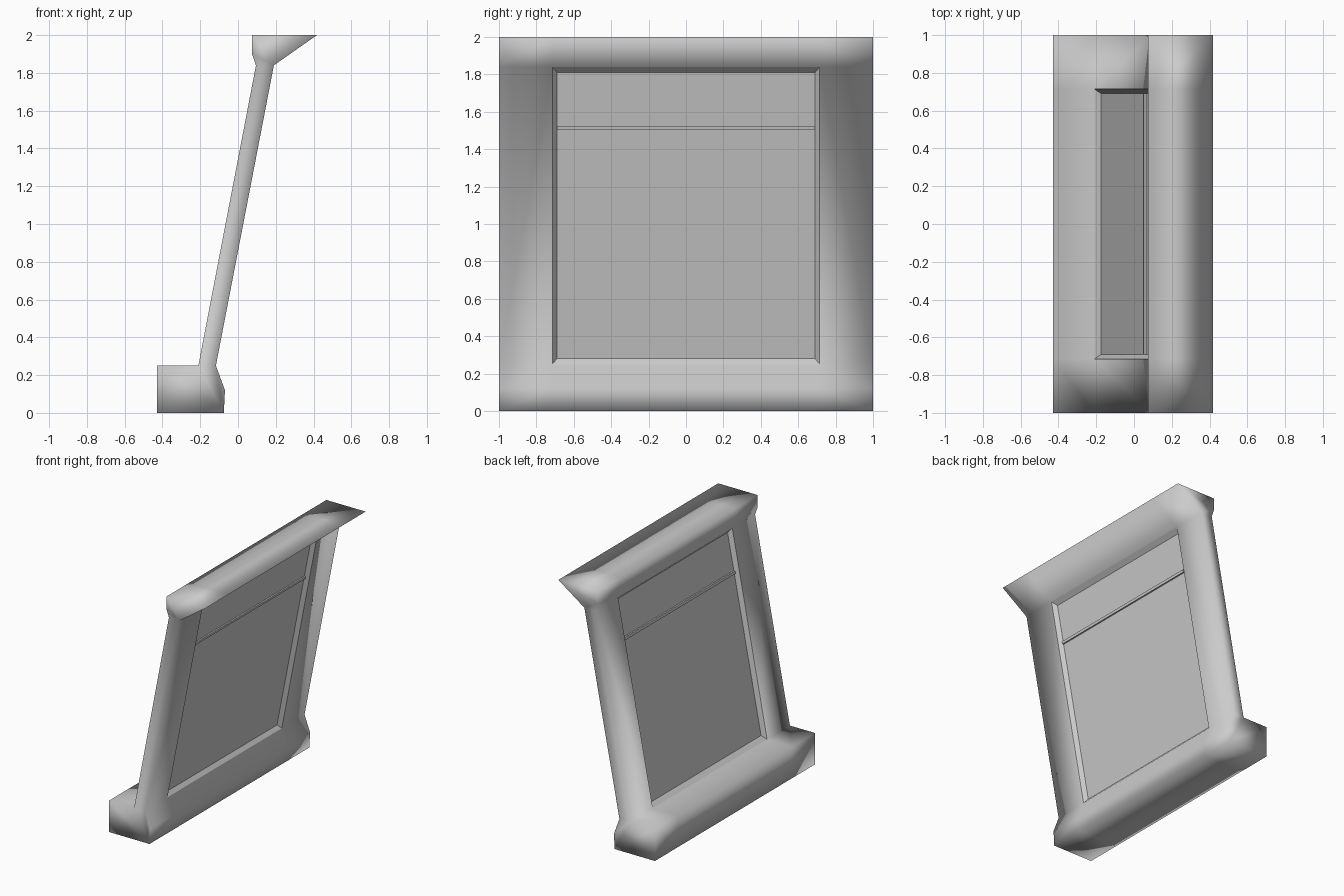
import bpy, bmesh

if "Cube" in bpy.data.objects:
    bpy.data.objects.remove(bpy.data.objects["Cube"])

# Side profiles (x, z): sill, post and header share their joining edges
sill = [(-.428, 0), (-.075, 0), (-.069, .12), (-.117, .25), (-.21, .25), (-.428, .25)]
post = [(-.21, .25), (-.117, .25), (.19, 1.84), (.095, 1.84)]
header = [(.095, 1.84), (.19, 1.84), (.418, 2), (.074, 2), (.074, 1.9)]
outline = sill[:4] + header[1:] + [header[0]] + sill[4:]
Y_IN, Y_GLASS = .715, .69


def back_x(z):
    return -.21 + .305 * (z - .25) / 1.59


def front_x(z):
    return -.117 + .307 * (z - .25) / 1.59


def finish(bm, name):
    bmesh.ops.remove_doubles(bm, verts=bm.verts[:], dist=1e-5)
    bmesh.ops.recalc_face_normals(bm, faces=bm.faces[:])
    mesh = bpy.data.meshes.new(name)
    bm.to_mesh(mesh)
    bm.free()
    obj = bpy.data.objects.new(name, mesh)
    bpy.context.collection.objects.link(obj)
    return obj


def strip(bm, profile, y0, y1, skip=()):
    for i, (a, b) in enumerate(zip(profile, profile[1:] + profile[:1])):
        if i not in skip:
            bm.faces.new([bm.verts.new((p[0], y, p[1]))
                          for p, y in ((a, y0), (b, y0), (b, y1), (a, y1))])


# Leaning frame: full outline at both sides, sill and header in the middle
bm = bmesh.new()
for s in (-1, 1):
    strip(bm, outline, s, s * Y_IN)
    for prof in (sill, post, header):
        bm.faces.new([bm.verts.new((x, s, z)) for x, z in prof])
strip(bm, sill, -Y_IN, Y_IN, skip=(3,))
strip(bm, header, -Y_IN, Y_IN, skip=(0,))
frame = finish(bm, "window_frame")
for p in frame.data.polygons:
    p.use_smooth = True

# Bevelled reveal around the opening, from both faces in to the glass
bm = bmesh.new()


def loop(y, z0, z1, fx):
    return [bm.verts.new((fx(z), yy, z))
            for yy, z in ((-y, z0), (y, z0), (y, z1), (-y, z1))]


loops = [loop(Y_IN, .25, 1.84, back_x),
         loop(Y_GLASS, .28, 1.81, lambda z: back_x(z) + .03),
         loop(Y_GLASS, .28, 1.81, lambda z: front_x(z) - .03),
         loop(Y_IN, .25, 1.84, front_x)]
for a, b in zip(loops, loops[1:]):
    for i in range(4):
        j = (i + 1) % 4
        bm.faces.new((a[i], a[j], b[j], b[i]))
finish(bm, "opening_reveal")


# Slanted slabs filling the opening
def slab(name, z0, z1, inset):
    bm = bmesh.new()
    prof = [(back_x(z0) + inset, z0), (front_x(z0) - inset, z0),
            (front_x(z1) - inset, z1), (back_x(z1) + inset, z1)]
    strip(bm, prof, -Y_GLASS, Y_GLASS)
    for y in (-Y_GLASS, Y_GLASS):
        bm.faces.new([bm.verts.new((x, y, z)) for x, z in prof])
    return finish(bm, name)


slab("lower_pane", .28, 1.505, .03)
slab("upper_pane", 1.52, 1.81, .03)
bar = slab("cross_bar", 1.503, 1.523, .018)
